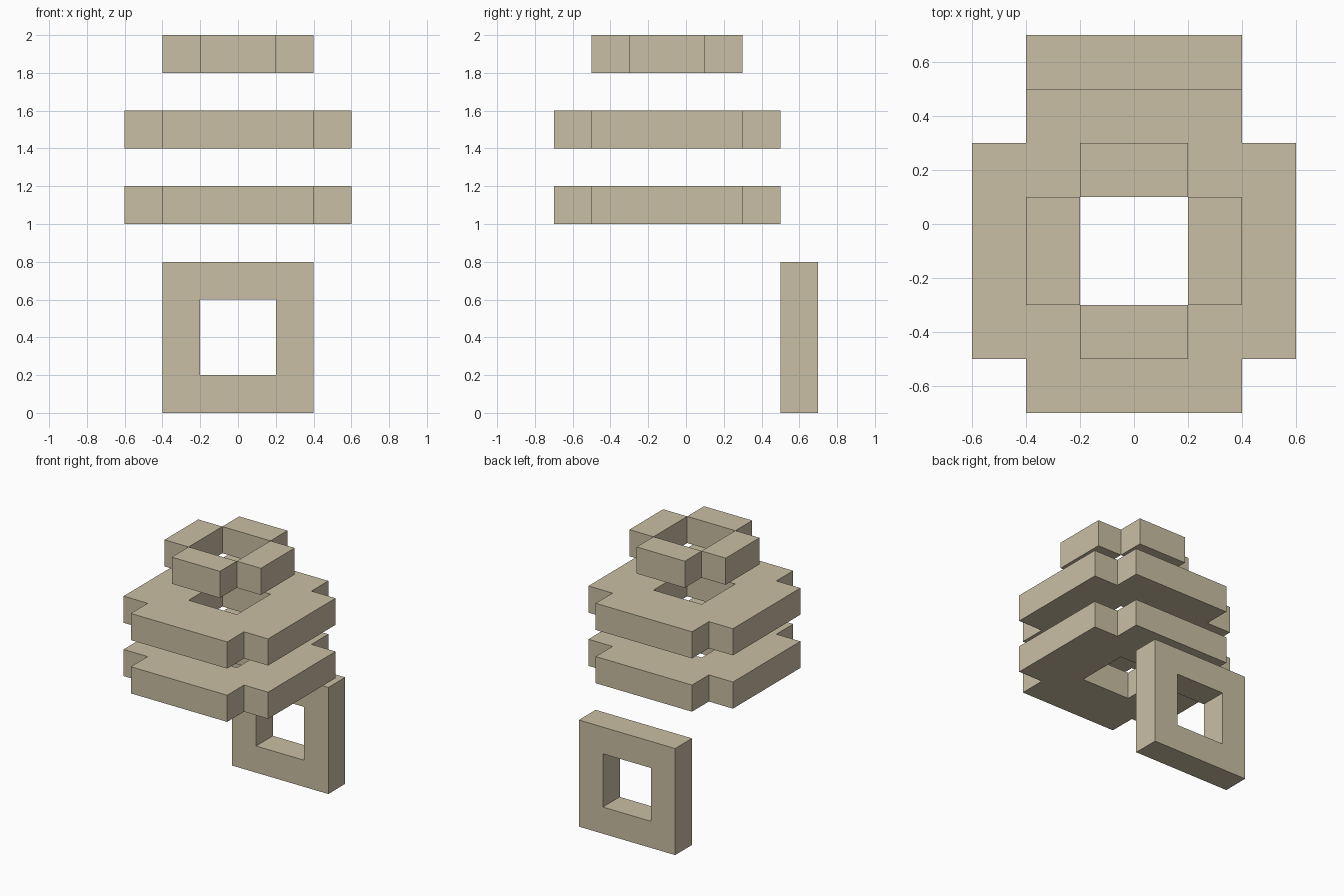
import bpy, bmesh, math

if "Cube" in bpy.data.objects:
    bpy.data.objects.remove(bpy.data.objects["Cube"])

# One flat colour for the whole model
stone = bpy.data.materials.new("sandstone")
stone.diffuse_color = (0.584, 0.521, 0.371, 1.0)
stone.use_nodes = True
stone.node_tree.nodes["Principled BSDF"].inputs["Base Color"].default_value = stone.diffuse_color

THICK = 0.2


def slab(name, xs, ys, pattern, location, upright=False, weld=True):
    """Flat slab from a coarse cell pattern ('#' = filled), thickened to 0.2."""
    bm = bmesh.new()
    for j, row in enumerate(pattern):
        for i, cell in enumerate(row):
            if cell == "#":
                corners = [(xs[i], ys[j]), (xs[i + 1], ys[j]),
                           (xs[i + 1], ys[j + 1]), (xs[i], ys[j + 1])]
                bm.faces.new([bm.verts.new((x, y, 0)) for x, y in corners])
    if weld:
        bmesh.ops.remove_doubles(bm, verts=bm.verts, dist=1e-4)
    mesh = bpy.data.meshes.new(name)
    bm.to_mesh(mesh)
    bm.free()
    mesh.materials.append(stone)
    obj = bpy.data.objects.new(name, mesh)
    bpy.context.collection.objects.link(obj)
    obj.location = location
    if upright:
        obj.rotation_euler.x = math.pi / 2
    mod = obj.modifiers.new("thickness", 'SOLIDIFY')
    mod.thickness = THICK
    mod.offset = 1
    return obj


# Upright square frame at the back, resting on the ground
slab("back_frame", [-0.4, -0.2, 0.2, 0.4], [0, 0.2, 0.6, 0.8],
     ["###", "# #", "###"], (0, 0.7, 0), upright=True)

# Two wide notched plates with a square hole
for name, z in (("lower_plate", 1.0), ("middle_plate", 1.4)):
    slab(name, [-0.6, -0.4, -0.2, 0.2, 0.4, 0.6],
         [-0.6, -0.4, -0.2, 0.2, 0.4, 0.6],
         [" ### ", "#####", "## ##", "#####", " ### "], (0, -0.1, z))

# Top ring of four blocks that touch only at their corners
slab("top_ring", [-0.4, -0.2, 0.2, 0.4], [-0.4, -0.2, 0.2, 0.4],
     [" # ", "# #", " # "], (0, -0.1, 1.8), weld=False)
